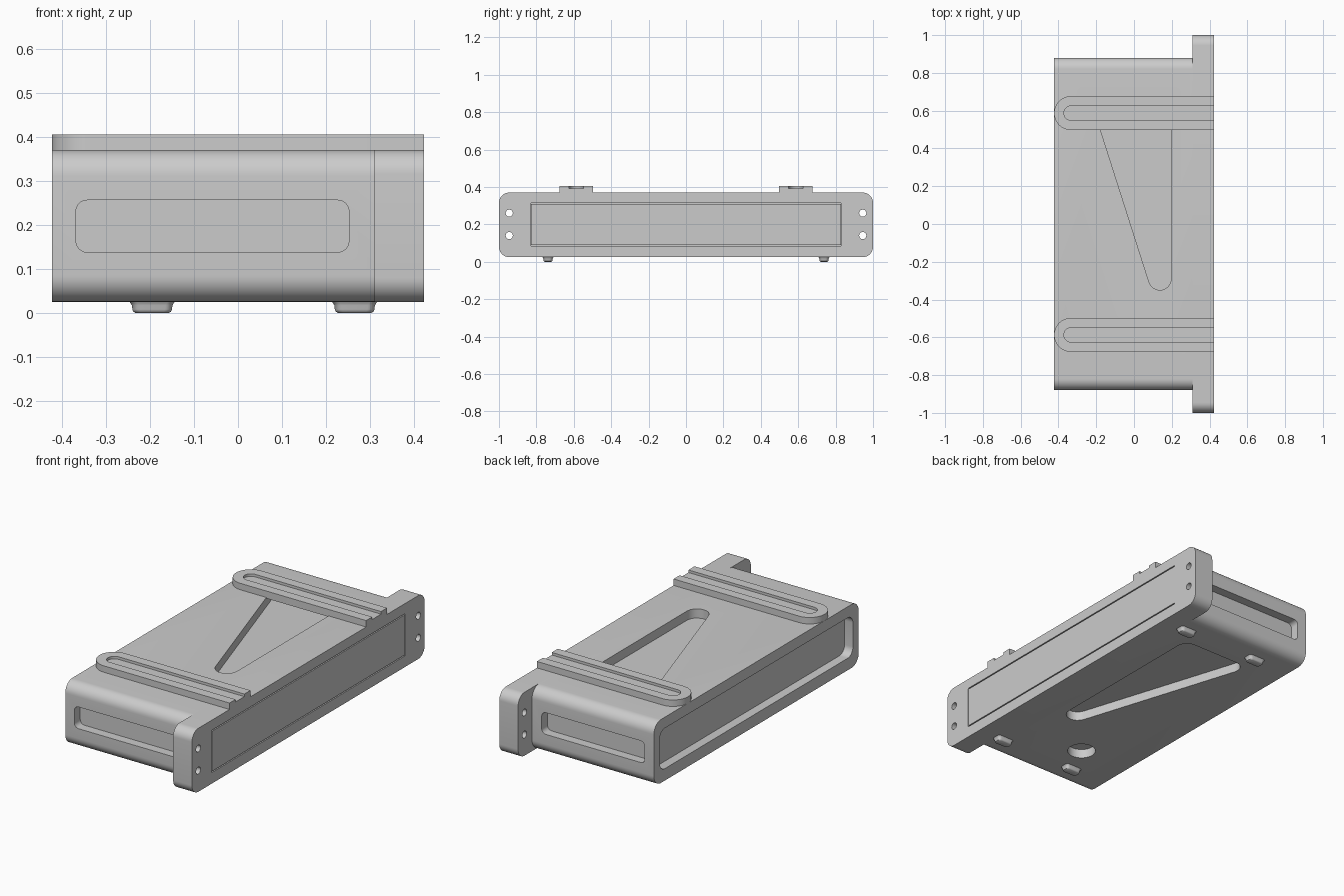
import bpy, bmesh
from math import pi, cos, sin, atan2, radians

if "Cube" in bpy.data.objects:
    bpy.data.objects.remove(bpy.data.objects["Cube"])

AXES = {'X': lambda u, v, w: (w, u, v), 'Y': lambda u, v, w: (u, w, v), 'Z': lambda u, v, w: (u, v, w)}


def rounded(centres, r, n=8):
    """Outline of radius r wrapped around a counter-clockwise list of centres."""
    pts, k = [], len(centres)
    for i, (x, y) in enumerate(centres):
        px, py = centres[i - 1]
        nx, ny = centres[(i + 1) % k]
        a = atan2(y - py, x - px) - pi / 2
        turn = (atan2(ny - y, nx - x) - pi / 2 - a) % (2 * pi)
        pts += [(x + r * cos(a + turn * j / n), y + r * sin(a + turn * j / n)) for j in range(n + 1)]
    return pts


def rect(u0, u1, v0, v1, r, n=8):
    return rounded([(u0 + r, v0 + r), (u1 - r, v0 + r), (u1 - r, v1 - r), (u0 + r, v1 - r)], r, n)


def circle(x, y, r, n=32):
    return [(x + r * cos(2 * pi * i / n), y + r * sin(2 * pi * i / n)) for i in range(n)]


def loft(name, sections, axis='Z'):
    """Solid through a list of (outline, position along axis)."""
    bm = bmesh.new()
    loops = [[bm.verts.new(AXES[axis](u, v, w)) for u, v in pts] for pts, w in sections]
    for a, b in zip(loops, loops[1:]):
        for i in range(len(a)):
            j = (i + 1) % len(a)
            bm.faces.new((a[i], a[j], b[j], b[i]))
    bm.faces.new(loops[0])
    bm.faces.new(loops[-1])
    bmesh.ops.recalc_face_normals(bm, faces=bm.faces)
    mesh = bpy.data.meshes.new(name)
    bm.to_mesh(mesh)
    bm.free()
    ob = bpy.data.objects.new(name, mesh)
    bpy.context.collection.objects.link(ob)
    return ob


def prism(name, pts, axis, a, b):
    return loft(name, [(pts, a), (pts, b)], axis)


def activate(ob):
    bpy.ops.object.select_all(action='DESELECT')
    ob.select_set(True)
    bpy.context.view_layer.objects.active = ob


def cut(ob, pts, axis, a, b):
    cutter = prism("cutter", pts, axis, a, b)
    cutter.hide_render = True
    mod = ob.modifiers.new("cut", 'BOOLEAN')
    mod.operation, mod.solver, mod.object = 'DIFFERENCE', 'EXACT', cutter
    activate(ob)
    bpy.ops.object.modifier_apply(modifier=mod.name)
    bpy.data.objects.remove(cutter, do_unlink=True)


Z0, Z1, D = 0.025, 0.37, 0.05   # case bottom, case top, recess depth
parts = []

# Case with rounded long edges
case = prism("case", rect(-0.88, 0.88, Z0, Z1, 0.06, 10), 'X', -0.423, 0.31)
parts.append(case)

# Wedge recess in top and bottom
wedge = rounded([(0.137, -0.29), (0.137, 0.59), (-0.144, 0.59)], 0.06)
cut(case, wedge, 'Z', Z1 - D, Z1 + 0.1)
cut(case, wedge, 'Z', Z0 - 0.1, Z0 + D)
# Round recess underneath
cut(case, circle(-0.12, -0.566, 0.072), 'Z', Z0 - 0.1, Z0 + D)
# Side handle recesses and the large rear recess
for s in (-1, 1):
    cut(case, rect(-0.368, 0.252, 0.138, 0.256, 0.025), 'Y', s * (0.88 - D), s * 1.0)
cut(case, rect(-0.83, 0.83, 0.09, 0.31, 0.045), 'X', -0.6, -0.423 + D)

# Front plate with screw holes in its ears
plate = prism("front_plate", rect(-1, 1, Z0, Z1, 0.055, 10), 'X', 0.31, 0.423)
parts.append(plate)
for s in (-1, 1):
    for z in (0.14, 0.26):
        cut(plate, circle(s * 0.945, z, 0.019, 24), 'X', 0.2, 0.5)

# Thin outline groove on the front plate
y, z0, z1, g = 0.83, 0.088, 0.312, 0.003
for u0, u1, v0, v1 in ((-y, y, z0 - g, z0 + g), (-y, y, z1 - g, z1 + g),
                       (-y - g / 2, -y + g / 2, z0, z1), (y - g / 2, y + g / 2, z0, z1)):
    cut(plate, [(u0, v0), (u1, v0), (u1, v1), (u0, v1)], 'X', 0.413, 0.5)

# Top rails, rounded at the rear, each with a shallow channel
for side, yc in (("left", -0.587), ("right", 0.587)):
    r = 0.09
    arc = [(-0.333 + r * cos(a), yc + r * sin(a)) for a in (pi / 2 + pi * i / 24 for i in range(25))]
    rail = prism("top_rail_" + side, [(0.423, yc - r), (0.423, yc + r)] + arc, 'Z', Z1 - 0.005, 0.405)
    cut(rail, rounded([(-0.333, yc), (0.6, yc)], 0.038, 16), 'Z', 0.391, 0.5)
    parts.append(rail)

# Feet: soft pads flaring where they meet the case
for x in (-0.195, 0.265):
    for yc in (-0.738, 0.738):
        sections = []
        for z, hx, hy in ((0, 0.038, 0.018), (0.003, 0.043, 0.022), (0.008, 0.045, 0.024),
                          (0.017, 0.046, 0.025), (0.022, 0.049, 0.027), (0.027, 0.053, 0.03)):
            sections.append((rect(x - hx, x + hx, yc - hy, yc + hy, 0.016, 6), z))
        parts.append(loft("foot", sections))

for ob in parts:
    activate(ob)
    bpy.ops.object.shade_smooth_by_angle(angle=radians(35))
